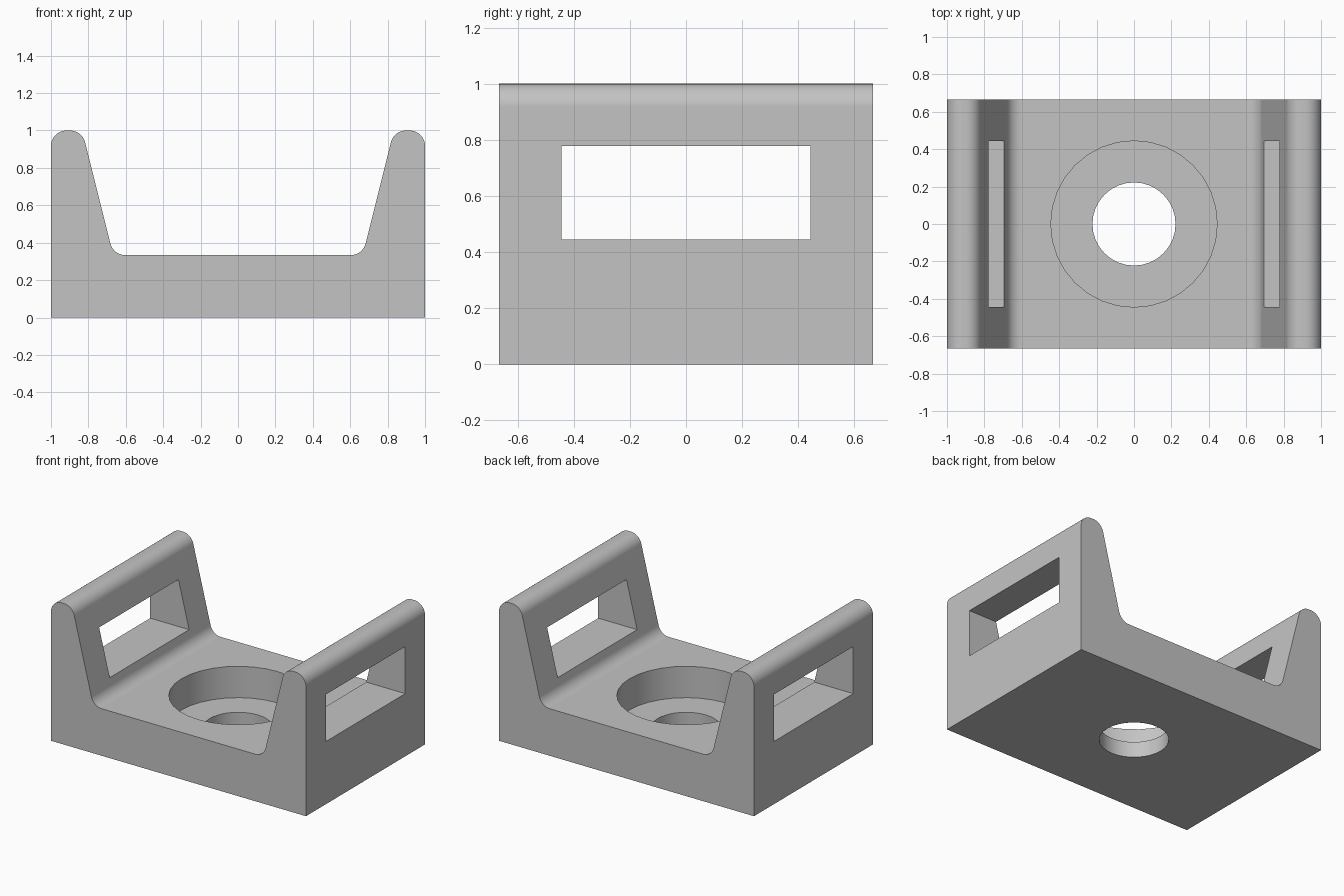
import bpy, bmesh, math
from mathutils import Vector

cube = bpy.data.objects.get("Cube")
if cube:
    bpy.data.objects.remove(cube, do_unlink=True)

U = 1 / 9           # base unit: the block is 18 x 12 x 9 units
R = 0.75 * U        # fillet radius


def fillet(prev, corner, nxt, radius, steps=10):
    """Points of an arc that rounds the corner between two edges."""
    p, c, n = Vector(prev), Vector(corner), Vector(nxt)
    a, b = (p - c).normalized(), (n - c).normalized()
    half = a.angle(b) / 2
    centre = c + (a + b).normalized() * radius / math.sin(half)
    start = c + a * radius / math.tan(half) - centre
    end = c + b * radius / math.tan(half) - centre
    total = start.angle(end)
    pts = []
    for i in range(steps + 1):
        t = i / steps
        v = (start * math.sin((1 - t) * total) + end * math.sin(t * total)) / math.sin(total)
        pts.append(centre + v)
    return pts


def finish(bm, name):
    bmesh.ops.recalc_face_normals(bm, faces=bm.faces)
    mesh = bpy.data.meshes.new(name)
    bm.to_mesh(mesh)
    bm.free()
    obj = bpy.data.objects.new(name, mesh)
    bpy.context.collection.objects.link(obj)
    return obj


def cut(target, cutter):
    mod = target.modifiers.new("cut", "BOOLEAN")
    mod.operation, mod.solver, mod.object = "DIFFERENCE", "EXACT", cutter
    bpy.context.view_layer.objects.active = target
    bpy.ops.object.modifier_apply(modifier=mod.name)
    bpy.data.objects.remove(cutter, do_unlink=True)


def hole(radius, bottom, top):
    bpy.ops.mesh.primitive_cylinder_add(vertices=32, radius=radius, depth=top - bottom,
                                        location=(0, 0, (top + bottom) / 2))
    return bpy.context.object


# Bracket body: rounded channel profile, mirrored and extruded along y
foot, tip_in = (6 * U, 3 * U), (7.5 * U, 9 * U)
tip_out, base = (9 * U, 9 * U), (9 * U, 0)
right = [Vector(base)]
right += fillet(base, tip_out, tip_in, R)
right += fillet(tip_out, tip_in, foot, R)
right += fillet(tip_in, foot, (0, 3 * U), R)
outline = right + [Vector((-p.x, p.y)) for p in reversed(right)]

bm = bmesh.new()
face = bm.faces.new([bm.verts.new((p.x, -6 * U, p.y)) for p in outline])
moved = bmesh.ops.extrude_face_region(bm, geom=[face])["geom"]
bmesh.ops.translate(bm, vec=(0, 12 * U, 0),
                    verts=[v for v in moved if isinstance(v, bmesh.types.BMVert)])
body = finish(bm, "bracket_body")

# Rectangular slot through both side walls
bm = bmesh.new()
bmesh.ops.create_cube(bm, size=1)
bmesh.ops.scale(bm, vec=(20 * U, 8 * U, 3 * U), verts=bm.verts)
bmesh.ops.translate(bm, vec=(0, 0, 5.5 * U), verts=bm.verts)
cut(body, finish(bm, "slot_cutter"))

# Counterbored hole through the floor
cut(body, hole(4 * U, U, 4 * U))
cut(body, hole(2 * U, -U, 2 * U))

# Plain grey material
grey = bpy.data.materials.new("light_grey")
grey.use_nodes = True
colour = (0.55, 0.55, 0.55, 1)
grey.diffuse_color = colour
grey.node_tree.nodes["Principled BSDF"].inputs["Base Color"].default_value = colour
body.data.materials.clear()
body.data.materials.append(grey)
for poly in body.data.polygons:
    poly.material_index = 0

# Smooth fillets and bores, crisp edges elsewhere
bpy.ops.object.select_all(action="DESELECT")
body.select_set(True)
bpy.context.view_layer.objects.active = body
bpy.ops.object.shade_smooth_by_angle(angle=math.radians(30))
weighted = body.modifiers.new("even_normals", "WEIGHTED_NORMAL")
weighted.keep_sharp = True
